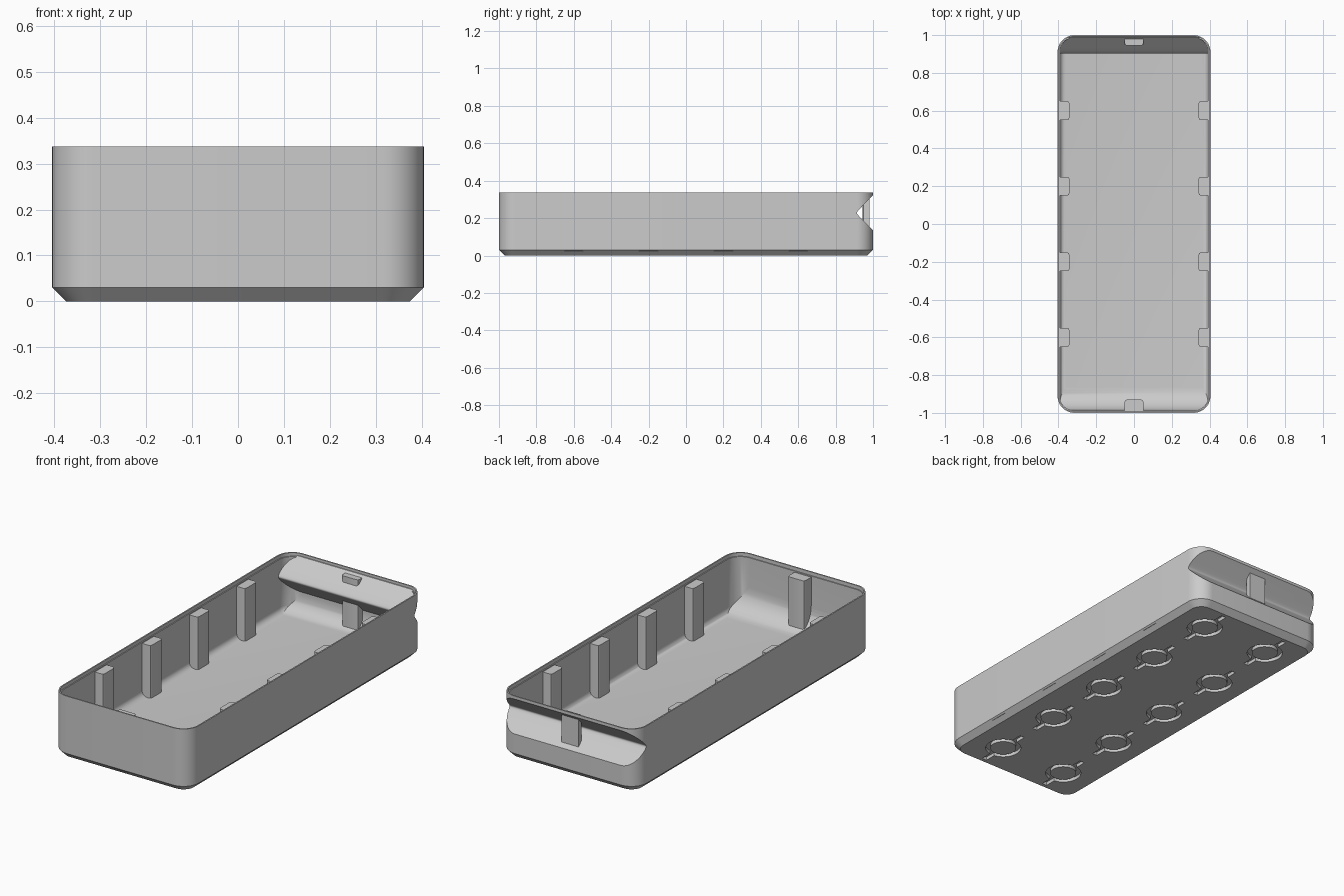
import bpy
import math
from mathutils import Matrix, Vector

if "Cube" in bpy.data.objects:
    bpy.data.objects.remove(bpy.data.objects["Cube"], do_unlink=True)

HX, HY, TOP = 0.405, 1.0, 0.337
CORNER, CHAMFER = 0.09, 0.03
WALL, RIM, FLOOR = 0.012, 0.007, 0.03
GROOVE_Z = 0.228

grey = bpy.data.materials.new("plain_grey")
grey.use_nodes = True
grey.diffuse_color = (0.6, 0.6, 0.6, 1)
grey.node_tree.nodes["Principled BSDF"].inputs["Base Color"].default_value = (0.6, 0.6, 0.6, 1)


def make(name, verts, faces):
    mesh = bpy.data.meshes.new(name)
    mesh.from_pydata(verts, [], faces)
    mesh.materials.append(grey)
    obj = bpy.data.objects.new(name, mesh)
    bpy.context.collection.objects.link(obj)
    return obj


def loft(name, rings, closed=False):
    """Skin equal-length loops; cap the ends, or join last to first."""
    n, m = len(rings[0]), len(rings)
    faces = []
    for k in range(m if closed else m - 1):
        a, b = k * n, (k + 1) % m * n
        faces += [(a + i, a + (i + 1) % n, b + (i + 1) % n, b + i) for i in range(n)]
    if not closed:
        faces += [tuple(reversed(range(n))), tuple(range((m - 1) * n, m * n))]
    return make(name, [p for ring in rings for p in ring], faces)


def rounded_rect(inset, z, steps=10):
    r = CORNER - inset
    pts = []
    for quarter, (sx, sy) in enumerate([(1, 1), (-1, 1), (-1, -1), (1, -1)]):
        for i in range(steps + 1):
            a = math.pi / 2 * (quarter + i / steps)
            pts.append((sx * (HX - CORNER) + r * math.cos(a),
                        sy * (HY - CORNER) + r * math.sin(a), z))
    return pts


def x_prism(name, profile, half):
    """Extrude a (y, z) outline, counter-clockwise, along x."""
    return loft(name, [[(x, y, z) for y, z in profile] for x in (-half, half)])


def boolean(target, cutter, operation="DIFFERENCE"):
    mod = target.modifiers.new("cut", "BOOLEAN")
    mod.operation, mod.solver, mod.object = operation, "EXACT", cutter
    bpy.context.view_layer.objects.active = target
    bpy.ops.object.modifier_apply(modifier=mod.name)
    bpy.data.objects.remove(cutter, do_unlink=True)


def vee(apex, reach):
    """Soft-nosed V section of the finger grip, from bottom to top."""
    nose = 0.008
    offsets = [0, 0.003, 0.006, 0.01, 0.015, 0.022, 0.035]
    offsets.append(math.sqrt((reach - apex + nose) ** 2 - nose ** 2))
    offsets = [-d for d in reversed(offsets[1:])] + offsets
    return [(apex + math.hypot(d, nose) - nose, GROOVE_Z + d) for d in offsets]


def fillet(cy, radius, start, end, steps=12):
    return [(cy + radius * math.cos(a), FLOOR - 0.0005 + radius + radius * math.sin(a))
            for a in (math.radians(start + (end - start) * i / steps) for i in range(steps + 1))]


# Outer shell with chamfered base and a grip groove across the back
tray = loft("tray", [rounded_rect(CHAMFER, 0), rounded_rect(0, CHAMFER), rounded_rect(0, TOP)])
outer_vee = vee(0.914, 1.1)
boolean(tray, x_prism("groove_cutter", list(reversed(outer_vee)), 0.6))

# Inner hollow: filleted sides, ledge under the rim
stations = []
for i in range(7):
    a = math.pi / 2 * i / 6
    stations.append(rounded_rect(WALL + 0.03 * (1 - math.sin(a)), FLOOR + 0.03 * (1 - math.cos(a))))
stations += [rounded_rect(WALL, 0.318), rounded_rect(RIM, 0.318), rounded_rect(RIM, 0.4)]
hollow = loft("hollow", stations)

# Long section: curved front and back floor, grip bulging inward at the back
inside = HY - WALL
section = fillet(0.13 - inside, 0.13, 180, 270) + fillet(inside - 0.09, 0.09, 270, 360)
section += vee(0.902, inside + 0.001)
section += [(1.1, 0.335), (1.1, 0.5), (-1.1, 0.5), (-1.1, 0.16)]
boolean(hollow, x_prism("section_cutter", section, 0.6), "INTERSECT")
boolean(tray, hollow)


# Ring recesses with a slot at each end, sunk into the underside
def circle(radius, z, cx, cy, n=40):
    return [(cx + radius * math.cos(2 * math.pi * i / n),
             cy + radius * math.sin(2 * math.pi * i / n), z) for i in range(n)]


def block_rings(x0, x1, y0, y1, z0, z1):
    return [[(x0, y0, z), (x1, y0, z), (x1, y1, z), (x0, y1, z)] for z in (z0, z1)]


DEPTH = 0.018
for cx in (-0.2, 0.2):
    for row in range(-2, 3):
        cy = row * 0.4
        loops = [circle(r, z, cx, cy) for r, z in
                 ((0.066, -0.02), (0.09, -0.02), (0.09, DEPTH), (0.066, DEPTH))]
        boolean(tray, loft("ring_cutter", loops, closed=True))
        for side in (-1, 1):
            y0, y1 = sorted((cy + side * 0.078, cy + side * 0.15))
            boolean(tray, loft("slot_cutter", block_rings(cx - 0.014, cx + 0.014, y0, y1, -0.02, DEPTH)))


# Upright ribs around the inside walls
def rib(name, wall_point, inward, depth, top=0.312):
    c, w = 0.012, 0.05
    outline = [(0, -w), (depth - c, -w), (depth - c * 0.3, -w + c * 0.3), (depth, -w + c),
               (depth, w - c), (depth - c * 0.3, w - c * 0.3), (depth - c, w), (0, w)]
    turn = Matrix.Rotation(inward, 3, "Z")
    base = Vector((wall_point[0], wall_point[1], 0))
    return loft(name, [[base + turn @ Vector((u, v, z)) for u, v in outline] for z in (0.022, top)])


parts = [tray]
for i, y in enumerate((-0.6, -0.2, 0.2, 0.6)):
    parts.append(rib(f"left_rib_{i + 1}", (0.398, y), math.pi, 0.056))
    parts.append(rib(f"right_rib_{i + 1}", (-0.398, y), 0, 0.056))
parts.append(rib("front_rib", (0, -0.993), math.pi / 2, 0.063))
parts.append(rib("back_rib", (0, 0.98), -math.pi / 2, 0.035))

# Smooth curved walls, keep crisp edges
bpy.ops.object.select_all(action="DESELECT")
for part in parts:
    part.select_set(True)
bpy.context.view_layer.objects.active = tray
bpy.ops.object.shade_smooth_by_angle(angle=math.radians(30))
